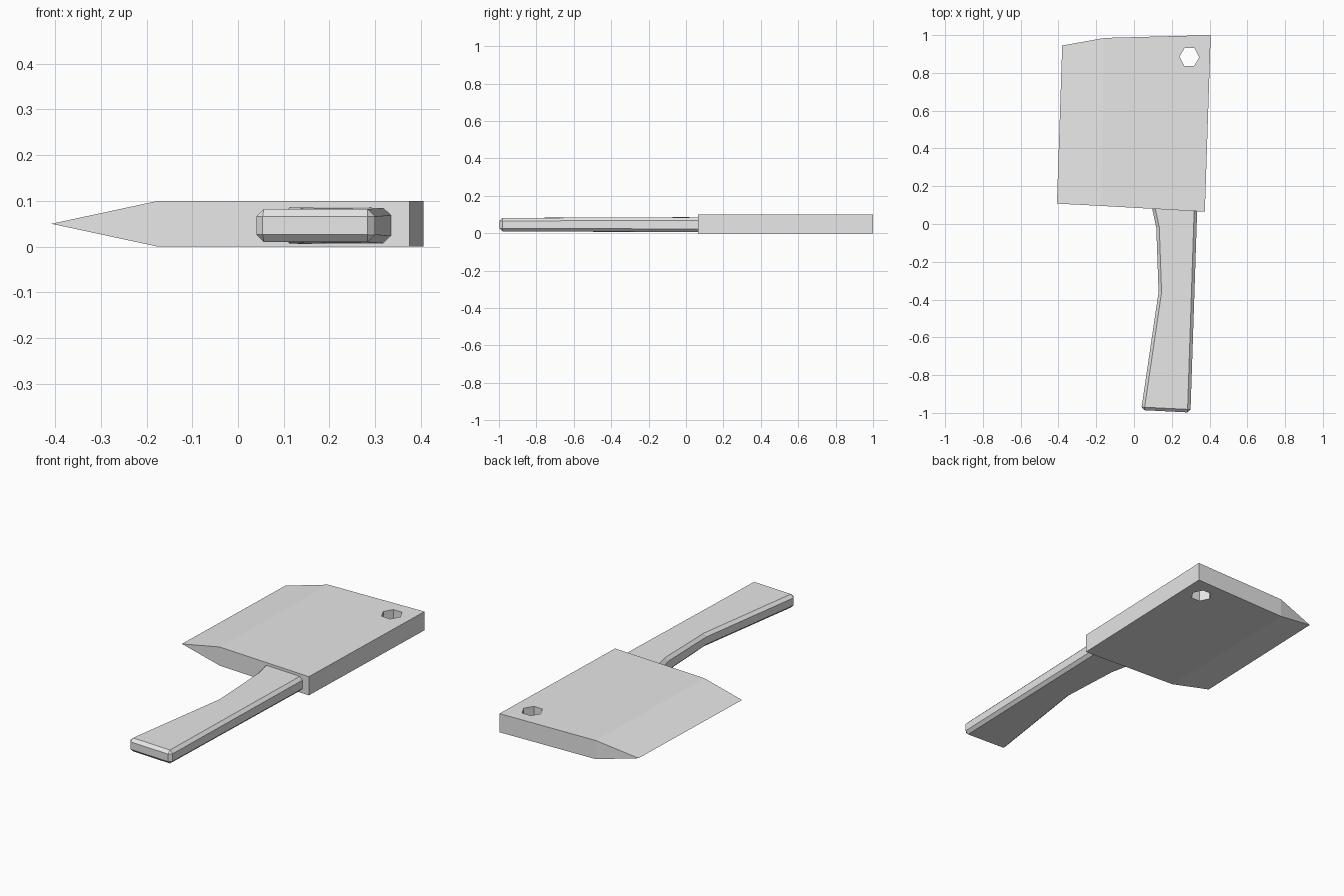
import bpy
import bmesh
from math import cos, sin, pi

cube = bpy.data.objects.get("Cube")
if cube:
    bpy.data.objects.remove(cube, do_unlink=True)

grey = bpy.data.materials.new("plain_grey")
grey.use_nodes = True
colour = (0.8, 0.8, 0.8, 1)
grey.diffuse_color = colour
grey.node_tree.nodes["Principled BSDF"].inputs["Base Color"].default_value = colour


def finish(bm, name):
    bmesh.ops.recalc_face_normals(bm, faces=bm.faces)
    mesh = bpy.data.meshes.new(name)
    bm.to_mesh(mesh)
    bm.free()
    mesh.materials.append(grey)
    obj = bpy.data.objects.new(name, mesh)
    bpy.context.collection.objects.link(obj)
    return obj


def prism(outline, low, high):
    """Closed slab with the given plan outline."""
    bm = bmesh.new()
    face = bm.faces.new([bm.verts.new((x, y, low)) for x, y in outline])
    top = bmesh.ops.extrude_face_region(bm, geom=[face])["geom"]
    for v in top:
        if isinstance(v, bmesh.types.BMVert):
            v.co.z = high
    return bm


# Blade: wedge-shaped section at each end, joined lengthwise
bm = bmesh.new()
ends = []
for edge, ridge, spine in (
    ((-0.408, 0.108), (-0.175, 0.096), (0.375, 0.065)),
    ((-0.38, 0.945), (-0.155, 0.985), (0.406, 1.0)),
):
    ends.append([bm.verts.new(p) for p in (
        (*edge, 0.05), (*ridge, 0), (*spine, 0), (*spine, 0.1), (*ridge, 0.1))])
for ring in ends:
    bm.faces.new((ring[0], ring[1], ring[4]))
    bm.faces.new(ring[1:])
for i in range(5):
    j = (i + 1) % 5
    bm.faces.new((ends[0][i], ends[0][j], ends[1][j], ends[1][i]))
blade = finish(bm, "blade")

# Six-sided hanging hole
ring = [(0.293 + 0.052 * cos(i * pi / 3 - 0.04), 0.884 + 0.055 * sin(i * pi / 3 - 0.04))
        for i in range(6)]
cutter = finish(prism(ring, -0.1, 0.2), "hole_cutter")
cutter.hide_render = True
cut = blade.modifiers.new("hanging_hole", "BOOLEAN")
cut.operation = "DIFFERENCE"
cut.solver = "EXACT"
cut.object = cutter
bpy.context.view_layer.objects.active = blade
bpy.ops.object.modifier_apply(modifier=cut.name)
bpy.data.objects.remove(cutter, do_unlink=True)

# Handle: waisted grip with chamfered edges, its neck set into the blade
grip = [(0.038, -0.985), (0.299, -0.998), (0.336, 0.12),
        (0.088, 0.12), (0.118, -0.02), (0.13, -0.36)]
bm = prism(grip, 0.01, 0.082)
for v in bm.verts:
    if v.co.y > -0.1:
        v.co.z += 0.003 if v.co.z > 0.05 else -0.003
sharp = [e for e in bm.edges
         if min(v.co.y for v in e.verts) < 0.1
         and (abs(e.verts[0].co.z - e.verts[1].co.z) < 0.02 or e.verts[0].co.y < -0.9)]
bmesh.ops.bevel(bm, geom=sharp, offset=0.016, segments=1, profile=0.5,
                affect="EDGES", clamp_overlap=True)
finish(bm, "handle")
